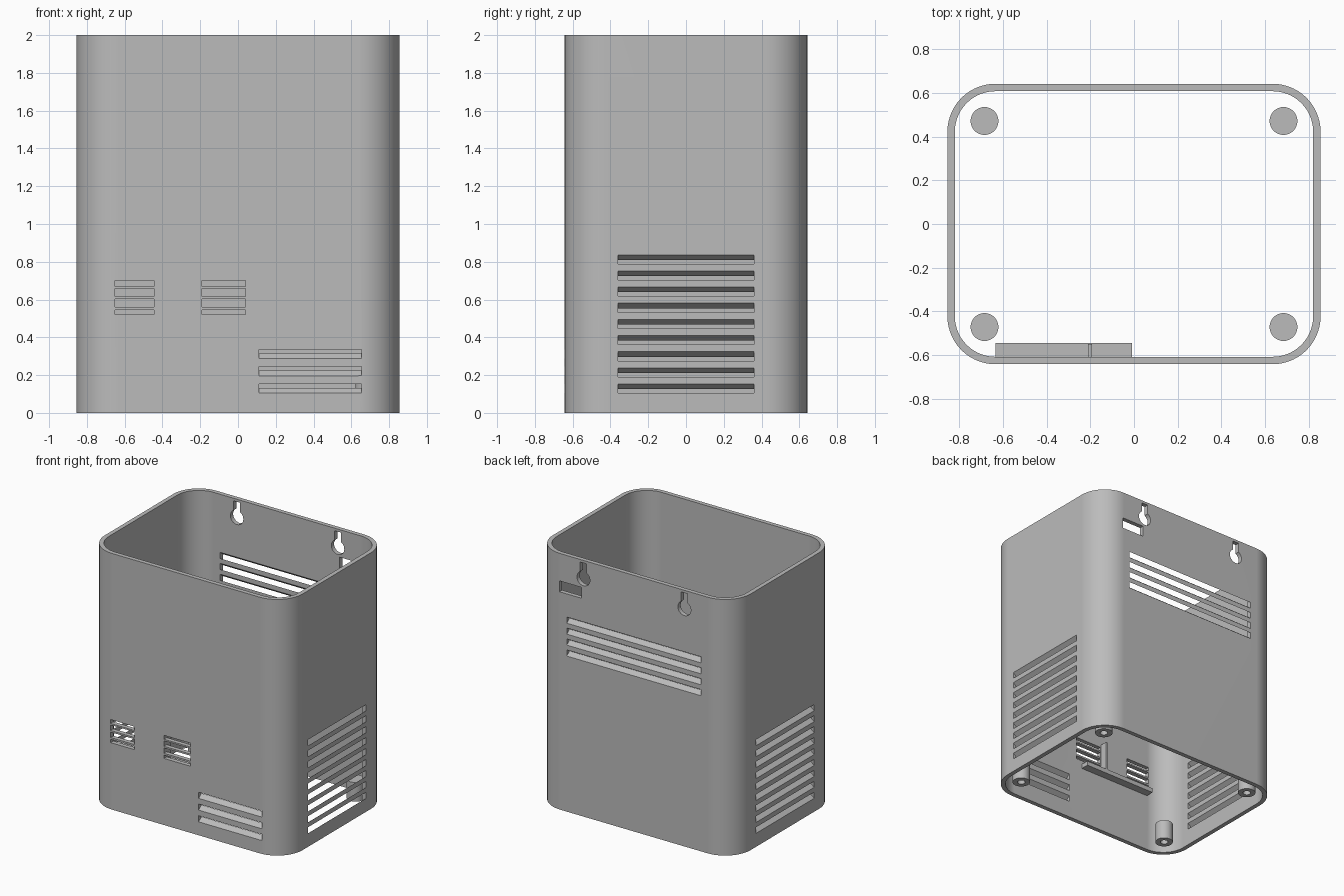
import bpy, bmesh
from math import sin, cos, pi, radians
from mathutils import Matrix, Vector

cube = bpy.data.objects.get("Cube")
if cube:
    bpy.data.objects.remove(cube, do_unlink=True)

HX, HY, HEIGHT = 0.855, 0.6425, 2.0
WALL, RADIUS = 0.034, 0.22

grey = bpy.data.materials.new("plain grey")
grey.use_nodes = True
grey.diffuse_color = (0.5, 0.5, 0.5, 1)
grey.node_tree.nodes["Principled BSDF"].inputs["Base Color"].default_value = (0.5, 0.5, 0.5, 1)


def finish(bm, name):
    bmesh.ops.recalc_face_normals(bm, faces=bm.faces)
    mesh = bpy.data.meshes.new(name)
    bm.to_mesh(mesh)
    bm.free()
    mesh.materials.append(grey)
    obj = bpy.data.objects.new(name, mesh)
    bpy.context.collection.objects.link(obj)
    return obj


def activate(obj):
    bpy.ops.object.select_all(action='DESELECT')
    obj.select_set(True)
    bpy.context.view_layer.objects.active = obj


def bridge(bm, a, b):
    for i in range(len(a)):
        j = (i + 1) % len(a)
        bm.faces.new((a[i], a[j], b[j], b[i]))


def rounded_rect(inset, steps=14):
    r = RADIUS - inset
    pts = []
    for k, (sx, sy) in enumerate(((1, 1), (-1, 1), (-1, -1), (1, -1))):
        for s in range(steps + 1):
            a = (k + s / steps) * pi / 2
            pts.append((sx * (HX - RADIUS) + r * cos(a), sy * (HY - RADIUS) + r * sin(a)))
    return pts


# Open tube with rounded corners
bm = bmesh.new()
rings = [[bm.verts.new((x, y, z)) for x, y in rounded_rect(inset)]
         for inset, z in ((0, 0), (0, HEIGHT), (WALL, HEIGHT), (WALL, 0))]
for i in range(4):
    bridge(bm, rings[i], rings[(i + 1) % 4])
housing = finish(bm, "housing")

# Cutters: outlines (along wall, height) pushed through one wall, optionally rising inward
cut = bmesh.new()
FRONT, RIGHT, BACK, LEFT = 0, 90, 180, 270


def punch(side, outline, rise=0.0):
    dist = HY if side in (FRONT, BACK) else HX
    turn = Matrix.Rotation(radians(side), 3, 'Z')
    ends = []
    for d in (-0.04, WALL + 0.04):
        ends.append([cut.verts.new(turn @ Vector((u, d - dist, z + rise * d))) for u, z in outline])
    bridge(cut, *ends)
    cut.faces.new(ends[0])
    cut.faces.new(ends[1])


def rect(u0, u1, z0, z1):
    return [(u0, z0), (u1, z0), (u1, z1), (u0, z1)]


def louvres(side, u0, u1, z0, count, rise):
    for i in range(count):
        z = z0 + i * 0.0915 if side == FRONT else z0 + i * 0.0855
        punch(side, rect(u0, u1, z, z + 0.048), rise)


louvres(RIGHT, -0.36, 0.36, 0.105, 9, -0.8)
louvres(LEFT, -0.36, 0.36, 0.105, 9, 0.8)
louvres(BACK, -0.58, 0.58, 1.215, 4, 0.8)
louvres(FRONT, 0.11, 0.655, 0.105, 3, 0.8)

# Two small grilles on the front
for u0, u1 in ((-0.65, -0.445), (-0.19, 0.04)):
    for z0, z1 in ((0.52, 0.546), (0.56, 0.602), (0.615, 0.658), (0.67, 0.70)):
        punch(FRONT, rect(u0, u1, z0, z1))

# Hanging keyholes and cable opening on the back
for u in (-0.436, 0.436):
    arc = [radians(120 + 300 * i / 24) for i in range(25)]
    key = [(u + 0.056 * cos(a), 1.858 + 0.056 * sin(a)) for a in arc]
    punch(BACK, key + [(u + 0.028, 1.98), (u - 0.028, 1.98)])
punch(BACK, rect(-0.644, -0.452, 1.70, 1.785))

cutter = finish(cut, "opening_cutter")
cutter.hide_render = True
mod = housing.modifiers.new("openings", 'BOOLEAN')
mod.operation = 'DIFFERENCE'
mod.solver = 'EXACT'
mod.object = cutter
activate(housing)
bpy.ops.object.modifier_apply(modifier=mod.name)
bpy.data.objects.remove(cutter, do_unlink=True)
activate(housing)
bpy.ops.object.shade_smooth_by_angle(angle=radians(30))
weighted = housing.modifiers.new("weighted normals", 'WEIGHTED_NORMAL')
weighted.keep_sharp = True


# Screw posts with blind holes underneath
def post(name, x, y):
    bm = bmesh.new()
    loops = []
    for r, z in ((0.064, 0.17), (0.064, 0.02), (0.028, 0.02), (0.028, 0.14)):
        loops.append([bm.verts.new((x + r * cos(2 * pi * i / 32), y + r * sin(2 * pi * i / 32), z))
                      for i in range(32)])
    for a, b in zip(loops, loops[1:]):
        bridge(bm, a, b)
    bm.faces.new(loops[0])
    bm.faces.new(loops[-1])
    obj = finish(bm, name)
    activate(obj)
    bpy.ops.object.shade_smooth_by_angle(angle=radians(30))


for depth, y in (("front", -0.472), ("back", 0.472)):
    for hand, x in (("left", 0.685), ("right", -0.685)):
        post(f"{depth}_{hand}_post", x, y)


# Inner ledge below the grilles and the rib beside one of them
def box(name, x0, x1, y0, y1, z0, z1):
    bm = bmesh.new()
    bmesh.ops.create_cube(bm, size=1)
    for v in bm.verts:
        v.co = ((x0 + x1) / 2 + v.co.x * (x1 - x0),
                (y0 + y1) / 2 + v.co.y * (y1 - y0),
                (z0 + z1) / 2 + v.co.z * (z1 - z0))
    return finish(bm, name)


box("inner_ledge", -0.635, -0.01, -0.612, -0.545, 0.455, 0.49)
box("inner_rib", -0.21, -0.192, -0.612, -0.55, 0.49, 0.72)
